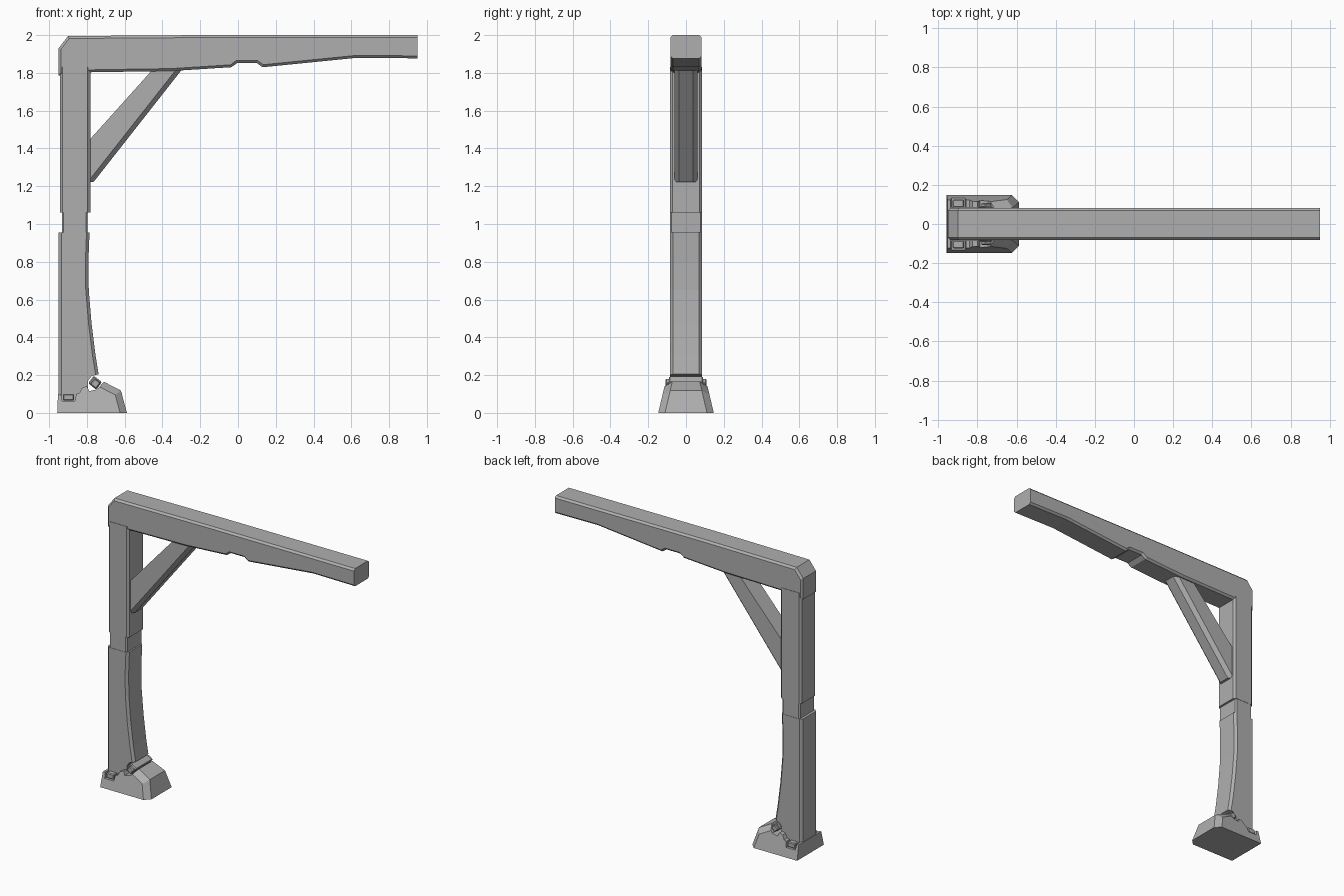
import bpy, bmesh
from mathutils import Matrix, Vector

if "Cube" in bpy.data.objects:
    bpy.data.objects.remove(bpy.data.objects["Cube"])

steel = bpy.data.materials.new("dark_grey")
steel.diffuse_color = (0.43, 0.43, 0.43, 1)
steel.use_nodes = True
steel.node_tree.nodes["Principled BSDF"].inputs["Base Color"].default_value = steel.diffuse_color


def prism(name, profile, half, chamfer=0.0, rim=lambda m, d: True, taper=0.0, clamp=True):
    """Extrude an xz profile across y, taper it upward, chamfer chosen rim edges."""
    bm = bmesh.new()
    front = bm.faces.new([bm.verts.new((x, -half, z)) for x, z in profile])
    ext = bmesh.ops.extrude_face_region(bm, geom=[front], use_keep_orig=True)
    for v in ext["geom"]:
        if isinstance(v, bmesh.types.BMVert):
            v.co.y = half
    for v in bm.verts:
        v.co.y *= 1 - taper * v.co.z
    bmesh.ops.recalc_face_normals(bm, faces=bm.faces)
    if chamfer:
        edges = []
        for e in bm.edges:
            a, b = e.verts[0].co, e.verts[1].co
            if a.y * b.y > 0 and rim((a + b) / 2, b - a):
                edges.append(e)
        bmesh.ops.bevel(bm, geom=edges, offset=chamfer, segments=1,
                        profile=0.5, affect='EDGES', clamp_overlap=clamp)
    bmesh.ops.recalc_face_normals(bm, faces=bm.faces)
    return finish(name, bm)


def box(name, centre, size, tilt=0.0, chamfer=0.0):
    bm = bmesh.new()
    mat = (Matrix.Translation(Vector(centre)) @ Matrix.Rotation(tilt, 4, 'Y')
           @ Matrix.Diagonal((*size, 1)))
    bmesh.ops.create_cube(bm, size=1, matrix=mat)
    if chamfer:
        bmesh.ops.bevel(bm, geom=bm.edges[:], offset=chamfer, segments=1, affect='EDGES')
    return finish(name, bm)


def finish(name, bm):
    mesh = bpy.data.meshes.new(name)
    bm.to_mesh(mesh)
    bm.free()
    mesh.materials.append(steel)
    obj = bpy.data.objects.new(name, mesh)
    bpy.context.collection.objects.link(obj)
    return obj


def upright(m, d):
    return abs(d.z) > abs(d.x)


# Horizontal arm with cut corner and notched underside
prism("arm", [(-0.95, 1.785), (-0.95, 1.93), (-0.90, 1.995), (-0.2, 2.0), (0.95, 2.0),
              (0.95, 1.877), (0.63, 1.88), (0.13, 1.83), (0.10, 1.852), (-0.005, 1.852),
              (-0.035, 1.83), (-0.35, 1.81), (-0.80, 1.803), (-0.90, 1.795)],
      0.083, 0.013, lambda m, d: m.x < 0.94)

# Upper post, recessed neck and flared lower post
prism("upper_post", [(-0.942, 1.06), (-0.942, 1.83), (-0.782, 1.83), (-0.782, 1.06)],
      0.086, 0.014, upright)
prism("post_neck", [(-0.932, 0.93), (-0.932, 1.08), (-0.797, 1.08), (-0.797, 0.93)],
      0.084, 0.008, upright)
prism("lower_post", [(-0.95, 0.04), (-0.95, 0.955), (-0.786, 0.955),
                     (-0.792, 0.8), (-0.79, 0.65), (-0.775, 0.47),
                     (-0.755, 0.31), (-0.738, 0.205), (-0.775, 0.195), (-0.795, 0.17),
                     (-0.795, 0.04)],
      0.086, 0.016, lambda m, d: upright(m, d) and (m.z > 0.2 or m.x < -0.9), clamp=False)

# Diagonal brace with chamfered lower edges
prism("brace", [(-0.80, 1.43), (-0.45, 1.82), (-0.295, 1.82), (-0.765, 1.222),
                (-0.80, 1.222)],
      0.062, 0.024, lambda m, d: m.x > -0.7 and abs(d.z) > 0.5)

# Tapered foot with a chamfered toe and side recesses
prism("foot", [(-0.957, 0), (-0.953, 0.10), (-0.937, 0.10), (-0.932, 0.062),
               (-0.863, 0.062), (-0.857, 0.10), (-0.84, 0.105), (-0.825, 0.132),
               (-0.80, 0.142), (-0.787, 0.115), (-0.745, 0.125), (-0.71, 0.165),
               (-0.62, 0.118), (-0.588, 0)],
      0.147, 0.035, lambda m, d: m.x > -0.70 and m.z > 0.01, taper=1.6)

# Clamp bar across the toe, with end bolts, and side latches
box("clamp_bar", (-0.757, 0, 0.16), (0.055, 0.18, 0.05), 0.65, 0.006)
for side, label in ((-1, "front"), (1, "back")):
    box(label + "_clamp_bolt", (-0.755, side * 0.095, 0.155), (0.04, 0.025, 0.04), 0.65, 0.005)
    box(label + "_latch", (-0.897, side * 0.105, 0.083), (0.058, 0.04, 0.036), 0, 0.005)
